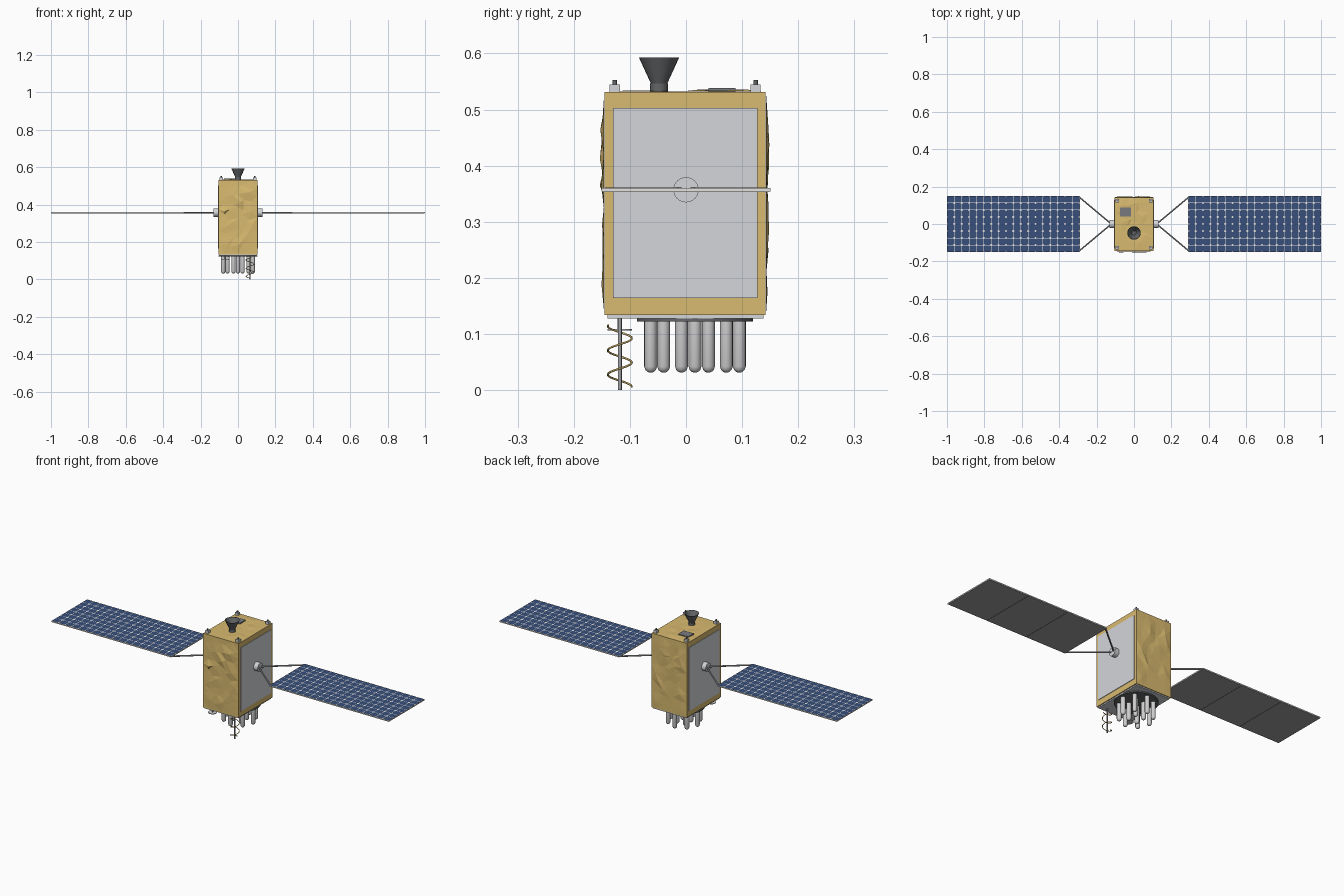
import bpy, bmesh, math, random
from mathutils import Vector, Matrix

random.seed(4)
cube = bpy.data.objects.get("Cube")
if cube:
    bpy.data.objects.remove(cube)


def material(name, rgb):
    m = bpy.data.materials.new(name)
    m.use_nodes = True
    m.diffuse_color = (*rgb, 1)
    m.node_tree.nodes["Principled BSDF"].inputs["Base Color"].default_value = (*rgb, 1)
    return m


GOLD = material("gold foil", (0.69, 0.49, 0.16))
SILVER = material("radiator grey", (0.66, 0.67, 0.70))
METAL = material("metal grey", (0.62, 0.62, 0.63))
STEEL = material("strut grey", (0.36, 0.365, 0.38))
BACK = material("panel back grey", (0.34, 0.34, 0.345))
SENSOR = material("sensor grey", (0.19, 0.195, 0.21))
DARK = material("dark grey", (0.125, 0.13, 0.135))
BLUE = material("cell blue", (0.040, 0.080, 0.20))
LINE = material("panel line grey", (0.78, 0.77, 0.74))


def finish(name, bm, mat, smooth=False, recalc=True):
    me = bpy.data.meshes.new(name)
    if recalc:
        bmesh.ops.recalc_face_normals(bm, faces=bm.faces)
    bm.to_mesh(me)
    bm.free()
    ob = bpy.data.objects.new(name, me)
    bpy.context.collection.objects.link(ob)
    me.materials.append(mat)
    if smooth:
        bpy.ops.object.select_all(action='DESELECT')
        ob.select_set(True)
        bpy.context.view_layer.objects.active = ob
        bpy.ops.object.shade_smooth_by_angle(angle=math.radians(35))
    return ob


def box(name, lo, hi, mat):
    lo, hi = Vector(lo), Vector(hi)
    bm = bmesh.new()
    bmesh.ops.create_cube(bm, size=1, matrix=Matrix.Translation((lo + hi) / 2)
                          @ Matrix.Diagonal((*(hi - lo), 1)))
    return finish(name, bm, mat)


def rod(name, a, b, r, mat, seg=16):
    a, b = Vector(a), Vector(b)
    d = b - a
    mtx = Matrix.Translation((a + b) / 2) @ d.to_track_quat('Z', 'Y').to_matrix().to_4x4()
    bm = bmesh.new()
    bmesh.ops.create_cone(bm, cap_ends=True, segments=seg, radius1=r, radius2=r,
                          depth=d.length, matrix=mtx)
    return finish(name, bm, mat, smooth=True)


def lathe(name, profile, centre, mat, seg=24):
    bm = bmesh.new()
    vs = [bm.verts.new((r, 0, z)) for r, z in profile]
    es = [bm.edges.new(p) for p in zip(vs, vs[1:])]
    bmesh.ops.spin(bm, geom=vs + es, axis=(0, 0, 1), cent=(0, 0, 0),
                   angle=math.tau, steps=seg)
    bmesh.ops.remove_doubles(bm, verts=bm.verts, dist=1e-5)
    bmesh.ops.translate(bm, verts=bm.verts, vec=centre)
    return finish(name, bm, mat, smooth=True)


def foil(name, place, w, h, nu, nv, bulge):
    """Crumpled sheet: jittered grid, mostly flat with a few raised creases."""
    bm = bmesh.new()
    rows = []
    for j in range(nv + 1):
        row = []
        for i in range(nu + 1):
            rim = i in (0, nu) or j in (0, nv)
            jit = 0 if rim else 0.4
            u = (i + random.uniform(-jit, jit)) / nu - 0.5
            v = (j + random.uniform(-jit, jit)) / nv - 0.5
            d = 0 if rim else random.random() ** 4
            row.append(bm.verts.new(place(u * w, v * h, 0.0008 + d * bulge)))
        rows.append(row)
    for j in range(nv):
        for i in range(nu):
            bm.faces.new((rows[j][i], rows[j][i + 1], rows[j + 1][i + 1], rows[j + 1][i]))
    bmesh.ops.triangulate(bm, faces=bm.faces)
    return finish(name, bm, GOLD)


# Body with foil blankets
box("body", (-0.105, -0.145, 0.134), (0.105, 0.142, 0.531), GOLD)
box("bottom_plate", (-0.1, -0.14, 0.128), (0.1, 0.138, 0.134), SILVER)
foil("front_foil", lambda u, v, d: (u, -0.145 - d, 0.3325 + v), 0.206, 0.39, 6, 10, 0.008)
foil("back_foil", lambda u, v, d: (u, 0.142 + d, 0.3325 + v), 0.206, 0.39, 6, 10, 0.006)
foil("top_foil", lambda u, v, d: (u, -0.0015 + v, 0.531 + d), 0.206, 0.283, 6, 8, 0.004)

# Horn antenna on top
lathe("horn_base", [(0, 0.531), (0.016, 0.531), (0.016, 0.546), (0, 0.546)], (0, -0.048, 0), DARK)
lathe("horn", [(0, 0.545), (0.014, 0.545), (0.036, 0.593), (0.034, 0.593), (0.012, 0.552), (0, 0.552)],
      (0, -0.048, 0), DARK)

# Sensor patch on top
box("top_sensor", (-0.075, 0.04, 0.53), (-0.016, 0.088, 0.538), SENSOR)

# Corner thruster blocks on top
for x in (-0.09, 0.09):
    for y in (-0.127, 0.124):
        box("corner_block", (x - 0.009, y - 0.009, 0.53), (x + 0.009, y + 0.009, 0.545), SILVER)
        rod("corner_nozzle", (x, y, 0.544), (x, y, 0.553), 0.004, DARK, 12)

# Antenna cluster underneath: outer ring of eight, inner ring of four
lathe("cluster_disc", [(0, 0.122), (0.103, 0.122), (0.103, 0.128), (0, 0.128)], (0, 0.016, 0), DARK, 40)
ring = [(0.079, k * math.pi / 4) for k in range(8)]
ring += [(0.034, math.pi / 4 + k * math.pi / 2) for k in range(4)]
for r, a in ring:
    lathe("cluster_tube", [(0, 0.122), (0.0115, 0.122), (0.0115, 0.042), (0.0095, 0.036),
                           (0.005, 0.032), (0, 0.031)],
          (r * math.cos(a), 0.016 + r * math.sin(a), 0), METAL, 16)

# Helical antenna
hx, hy = 0.064, -0.118
rod("helix_mast", (hx, hy, 0), (hx, hy, 0.13), 0.0035, STEEL, 12)
curve = bpy.data.curves.new("helix_wire", 'CURVE')
curve.dimensions = '3D'
curve.bevel_depth = 0.0018
curve.bevel_resolution = 1
curve.use_fill_caps = True
spline = curve.splines.new('POLY')
N = 80
spline.points.add(N)
for i, p in enumerate(spline.points):
    a = math.pi / 2 + i / N * 2.55 * math.tau
    p.co = (hx + 0.0215 * math.cos(a), hy + 0.0215 * math.sin(a), 0.006 + 0.11 * i / N, 1)
curve.materials.append(GOLD)
bpy.context.collection.objects.link(bpy.data.objects.new("helix_wire", curve))

# Small disc antenna beside it
rod("small_disc", (-0.068, -0.118, 0.106), (-0.068, -0.118, 0.109), 0.022, METAL, 24)
rod("small_disc_stem", (-0.068, -0.118, 0.108), (-0.068, -0.118, 0.129), 0.004, STEEL, 12)

# Both sides: radiator, hinge, yoke struts and solar wing
Z = 0.357
COLS, ROWS = 18, 8
LENGTH = 0.71
for side, s in (("left", 1), ("right", -1)):
    x0, x1 = sorted((s * 0.104, s * 0.108))
    box(side + "_radiator", (x0, -0.13, 0.164), (x1, 0.127, 0.503), SILVER)
    rod(side + "_hinge", (s * 0.105, 0, Z), (s * 0.132, 0, Z), 0.0225, SILVER, 24)
    for y in (-1, 1):
        rod(side + "_yoke_strut", (s * 0.128, y * 0.006, Z), (s * 0.292, y * 0.143, Z), 0.004, STEEL, 10)

    # Panel frame with a grey back and dark seams between its three sections
    x0, x1 = sorted((s * 0.29, s * 1.0))
    box(side + "_panel", (x0, -0.151, Z - 0.003), (x1, 0.151, Z + 0.003), LINE)
    box(side + "_panel_back", (x0 + 0.002, -0.149, Z - 0.0036), (x1 - 0.002, 0.149, Z - 0.002), BACK)
    for k in (1, 2):
        xs = s * (0.29 + k * LENGTH / 3)
        box(side + "_panel_seam", (xs - 0.0022, -0.145, Z - 0.0041), (xs + 0.0022, 0.145, Z - 0.003), DARK)

    # Solar cells with clipped corners, laid on the frame
    cells = bmesh.new()
    cw, ch = LENGTH / COLS, 0.3 / ROWS
    hw, hh, c = cw / 2 - 0.0012, ch / 2 - 0.0012, 0.005
    outline = [(hw, hh - c), (hw - c, hh), (c - hw, hh), (-hw, hh - c),
               (-hw, c - hh), (c - hw, -hh), (hw - c, -hh), (hw, c - hh)]
    for i in range(COLS):
        for j in range(ROWS):
            cx, cy = s * (0.29 + (i + 0.5) * cw), -0.15 + (j + 0.5) * ch
            cells.faces.new([cells.verts.new((cx + px, cy + py, Z + 0.0034)) for px, py in outline])
    finish(side + "_solar_cells", cells, BLUE, recalc=False)
